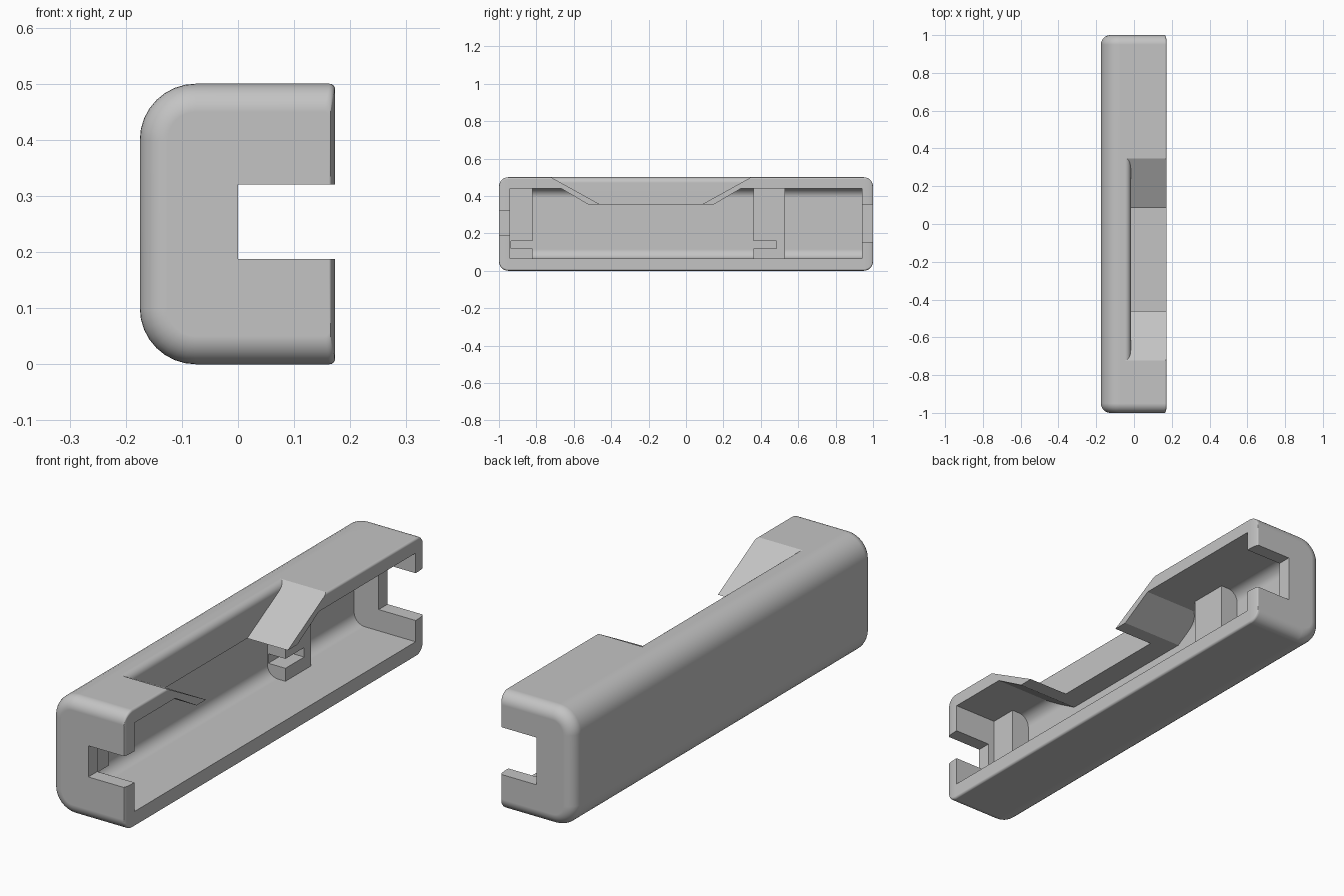
import bpy
import bmesh
from math import sin, cos, pi, radians

if "Cube" in bpy.data.objects:
    bpy.data.objects.remove(bpy.data.objects["Cube"], do_unlink=True)

RIGHT, BACK = 0.173, -0.175   # open rim and closed back, along x
HEIGHT = 0.5


def loft(name, rings):
    """Closed solid through a list of matching point rings."""
    bm = bmesh.new()
    loops = [[bm.verts.new(p) for p in ring] for ring in rings]
    for a, b in zip(loops, loops[1:]):
        for i in range(len(a)):
            j = (i + 1) % len(a)
            bm.faces.new((a[i], a[j], b[j], b[i]))
    bm.faces.new(loops[0])
    bm.faces.new(loops[-1])
    bmesh.ops.recalc_face_normals(bm, faces=bm.faces)
    mesh = bpy.data.meshes.new(name)
    bm.to_mesh(mesh)
    bm.free()
    obj = bpy.data.objects.new(name, mesh)
    bpy.context.collection.objects.link(obj)
    return obj


def box(name, x, y, z):
    return loft(name, [[(x[0], y[0], h), (x[1], y[0], h),
                        (x[1], y[1], h), (x[0], y[1], h)] for h in z])


def section(y, x, z, r_back, r_front, steps=8):
    """Rounded rectangle across the body, with its own radius at back and rim."""
    corners = [(x[1] - r_front, z[1] - r_front, r_front, 0),
               (x[0] + r_back, z[1] - r_back, r_back, 1),
               (x[0] + r_back, z[0] + r_back, r_back, 2),
               (x[1] - r_front, z[0] + r_front, r_front, 3)]
    ring = []
    for cx, cz, r, quarter in corners:
        for i in range(steps + 1):
            a = (quarter + i / steps) * pi / 2
            ring.append((cx + r * cos(a), y, cz + r * sin(a)))
    return ring


def boolean(target, tool, operation):
    mod = target.modifiers.new(operation, "BOOLEAN")
    mod.operation = operation
    mod.solver = "EXACT"
    mod.object = tool
    bpy.context.view_layer.objects.active = target
    bpy.ops.object.modifier_apply(modifier=mod.name)
    bpy.data.objects.remove(tool, do_unlink=True)


# Outer body with rounded ends
END_R = 0.05
ends = [(END_R * (1 - sin(i * pi / 16)), 1 - END_R * (1 - cos(i * pi / 16)))
        for i in range(9)]          # (inset, distance along y)
ends.reverse()
# distance is 1 where the inset is largest
ends = [(END_R * (1 - cos(i * pi / 16)), 1 - END_R * (1 - sin(i * pi / 16)))
        for i in range(9)]


def body_ring(y, d):
    return section(y, (BACK + d, RIGHT - 0.2 * d), (d, HEIGHT - d), 0.1 - d, 0.01)


housing = loft("housing",
               [body_ring(-y, d) for d, y in reversed(ends)] +
               [body_ring(y, d) for d, y in ends])

# Hollow interior, open on the rim side
cavity = loft("cavity", [section(y, (-0.115, 0.3), (0.065, 0.44), 0.05, 0.01)
                         for y in (-0.94, 0.94)])

# Material left standing inside: two support blocks and the recessed guides
for y in ((-0.96, -0.82), (0.36, 0.53)):
    boolean(cavity, box("support_block", (-0.2, -0.03), y, (0.03, 0.47)), "DIFFERENCE")
guide = [(-0.718, 0.47), (-0.524, 0.355), (0.15, 0.355), (0.345, 0.47)]
boolean(cavity, loft("guide", [[(x, y, z) for y, z in guide] for x in (-0.2, 0.4)]),
        "DIFFERENCE")

# Narrow slot through both blocks
boolean(cavity, box("board_slot", (-0.11, -0.02), (-0.935, 0.485), (0.12, 0.16)), "UNION")
boolean(housing, cavity, "DIFFERENCE")

# Notches in the two ends
boolean(housing, box("front_notch", (0, 0.3), (-1.1, -0.9), (0.188, 0.32)), "DIFFERENCE")
boolean(housing, box("back_notch", (0, 0.3), (0.9, 1.1), (0.155, 0.355)), "DIFFERENCE")

# Sloped recess in the top, with a rounded lip along its long side
LIP = 0.03
levels = [(-0.017, 0.34)]
levels += [(-0.017 - LIP * (1 - cos(i * pi / 12)), HEIGHT - LIP * (1 - sin(i * pi / 12)))
           for i in range(7)]
levels.append((-0.017 - LIP, 0.52))
rings = []
for x, z in levels:
    run = (z - 0.355) * 0.262 / 0.145
    y0, y1 = -0.46 - run, 0.086 + run
    rings.append([(x, y0, z), (0.4, y0, z), (0.4, y1, z), (x, y1, z)])
boolean(housing, loft("recess", rings), "DIFFERENCE")

# Colour and shading
grey = bpy.data.materials.new("plain_grey")
grey.use_nodes = True
colour = (0.55, 0.55, 0.55, 1)
grey.diffuse_color = colour
grey.node_tree.nodes["Principled BSDF"].inputs["Base Color"].default_value = colour
housing.data.materials.clear()
housing.data.materials.append(grey)

bpy.ops.object.select_all(action="DESELECT")
housing.select_set(True)
bpy.context.view_layer.objects.active = housing
bpy.ops.object.shade_smooth_by_angle(angle=radians(22))
weighted = housing.modifiers.new("even_shading", "WEIGHTED_NORMAL")
weighted.keep_sharp = True
